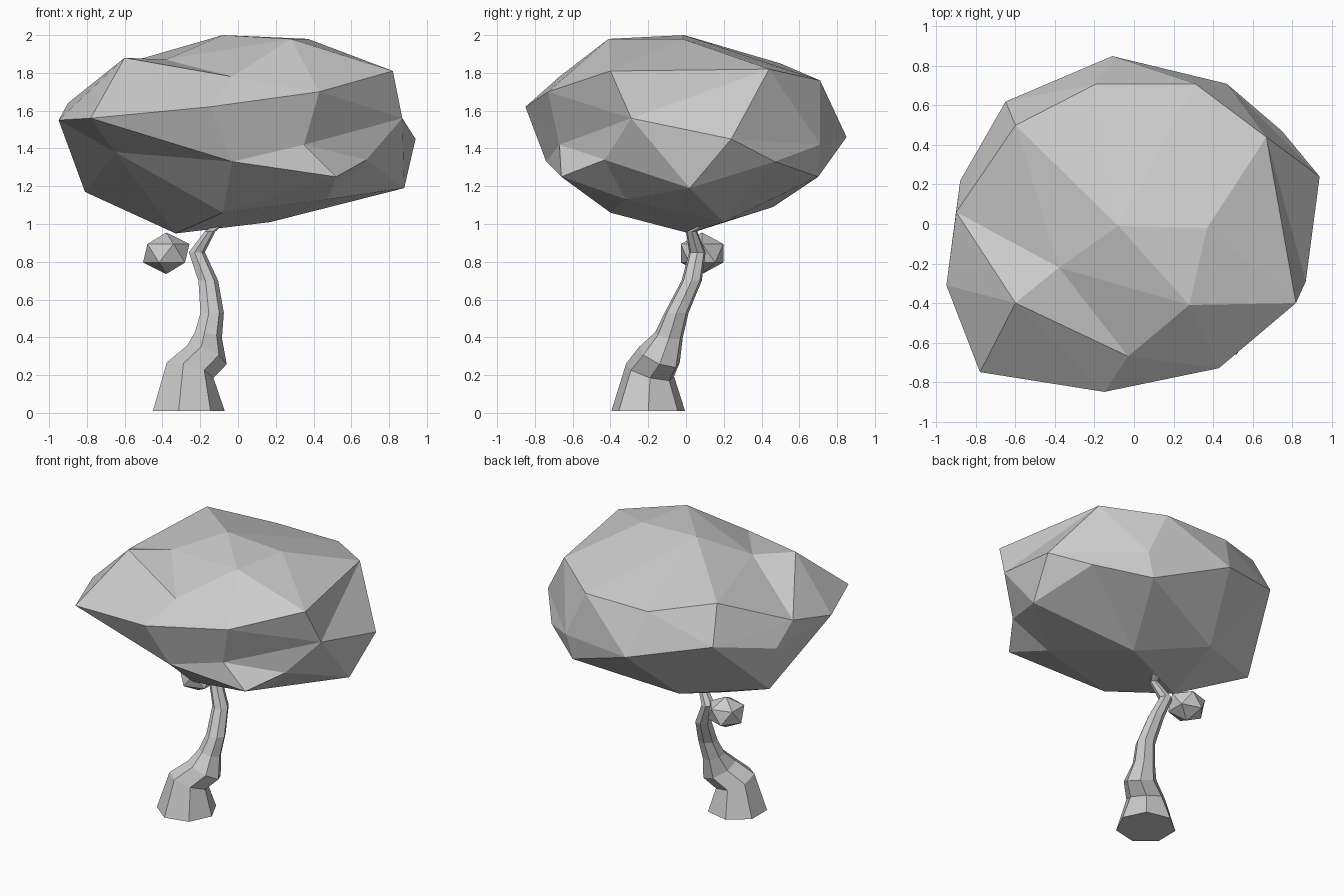
import bpy
import bmesh
import math
from mathutils import Vector

cube = bpy.data.objects.get("Cube")
if cube:
    bpy.data.objects.remove(cube, do_unlink=True)

# One plain grey for the whole tree
grey = bpy.data.materials.new("plain_grey")
grey.use_nodes = True
colour = (0.6, 0.6, 0.6, 1)
grey.diffuse_color = colour
grey.node_tree.nodes["Principled BSDF"].inputs["Base Color"].default_value = colour


def finish(bm, name):
    """Turn a bmesh into a flat shaded grey object."""
    bmesh.ops.recalc_face_normals(bm, faces=bm.faces)
    mesh = bpy.data.meshes.new(name)
    bm.to_mesh(mesh)
    bm.free()
    mesh.materials.append(grey)
    obj = bpy.data.objects.new(name, mesh)
    bpy.context.collection.objects.link(obj)
    return obj


def faceted_blob(name, corners, centre, height):
    """Join corners in the order of their directions, keeping hollows."""
    bm = bmesh.new()
    home = {}
    for corner in corners:
        away = Vector(corner) - centre
        away.z /= height
        vert = bm.verts.new(away.normalized())
        home[vert] = Vector(corner)
    bmesh.ops.convex_hull(bm, input=list(bm.verts))
    for vert in bm.verts:
        vert.co = home[vert]
    return finish(bm, name)


def ringed_stem(name, rings, sides):
    """Bridge polygon rings given as x, y, z, radius and tilt."""
    bm = bmesh.new()
    loops = []
    for x, y, z, radius, tilt in rings:
        loop = []
        for i in range(sides):
            angle = math.tau * i / sides
            lift = tilt * math.cos(angle - math.pi / 4)
            loop.append(bm.verts.new((x + radius * math.cos(angle),
                                      y + radius * math.sin(angle),
                                      z + lift)))
        loops.append(loop)
    for low, high in zip(loops, loops[1:]):
        for i in range(sides):
            j = (i + 1) % sides
            bm.faces.new((low[i], low[j], high[j], high[i]))
    bm.faces.new(loops[0][::-1])
    bm.faces.new(loops[-1])
    return finish(bm, name)


# Canopy corners, from the crown down to the underside
crown = [(-.08, -.01, 2), (.37, -.02, 1.98), (.28, -.41, 1.98),
         (-.6, -.4, 1.88), (-.38, -.22, 1.87), (-.03, -.67, 1.78),
         (-.6, .5, 1.85), (-.19, .71, 1.76), (.31, .71, 1.76),
         (.67, .44, 1.82), (.82, -.4, 1.81), (.43, -.73, 1.7)]
rim = [(-.15, -.85, 1.62), (-.78, -.75, 1.56), (-.95, -.31, 1.55),
       (-.9, .06, 1.64), (-.88, .22, 1.49), (-.65, .62, 1.59),
       (-.11, .85, 1.46), (.47, .71, 1.42), (.94, .24, 1.45),
       (.87, -.29, 1.56), (.35, -.67, 1.42)]
underside = [(.75, .47, 1.33), (.42, .7, 1.25), (.88, .02, 1.19),
             (.68, -.43, 1.34), (.52, -.66, 1.25), (-.03, -.74, 1.33),
             (-.65, -.42, 1.38), (-.81, .2, 1.17), (-.27, .46, 1.09),
             (.47, -.32, 1.13), (-.08, -.4, 1.06), (.17, .2, 1.01),
             (-.33, .02, .95)]
faceted_blob("canopy", crown + rim + underside, Vector((0, 0, 1.45)), .6)

# Crooked trunk, with a wide foot and a thin tip reaching into the canopy
ringed_stem("trunk", [
    (-.27, -.2, .01, .2, 0), (-.26, -.19, .22, .13, -.05),
    (-.17, -.14, .3, .11, -.06), (-.16, -.09, .41, .075, -.02),
    (-.14, -.05, .53, .065, 0), (-.16, .03, .7, .055, 0),
    (-.22, .06, .85, .045, 0), (-.15, .03, .96, .03, 0),
    (-.06, .17, 1.03, .02, 0)], 7)

# Small leaf clump beside the trunk
bm = bmesh.new()
bmesh.ops.create_icosphere(bm, subdivisions=1, radius=.11)
bmesh.ops.scale(bm, vec=(1.25, 1.2, 1), verts=bm.verts)
bmesh.ops.translate(bm, vec=(-.38, .085, .845), verts=bm.verts)
finish(bm, "leaf_clump")
